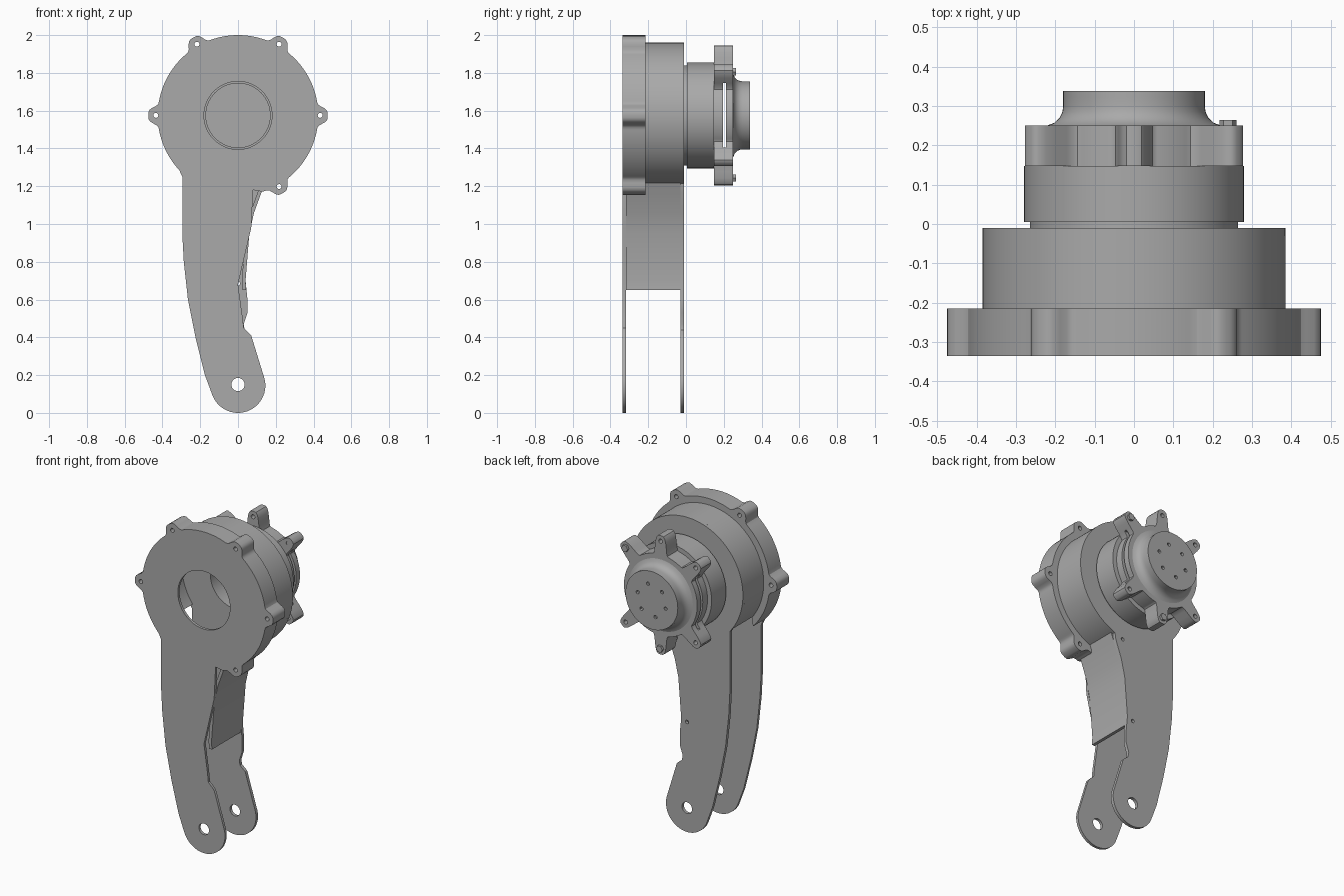
import bpy
import bmesh
from math import sin, cos, pi, radians, exp
from mathutils import Matrix

cube = bpy.data.objects.get("Cube")
if cube:
    bpy.data.objects.remove(cube, do_unlink=True)

grey = bpy.data.materials.new("satin_grey")
grey.use_nodes = True
GREY = (0.4, 0.4, 0.4, 1)
grey.diffuse_color = GREY
grey.node_tree.nodes["Principled BSDF"].inputs["Base Color"].default_value = GREY

AXIS = 1.575          # height of the main shaft
UPRIGHT = Matrix.Rotation(pi / 2, 4, "X")


def finish(name, mesh):
    obj = bpy.data.objects.new(name, mesh)
    bpy.context.collection.objects.link(obj)
    mesh.materials.clear()
    mesh.materials.append(grey)
    bpy.ops.object.select_all(action="DESELECT")
    obj.select_set(True)
    bpy.context.view_layer.objects.active = obj
    bpy.ops.object.shade_smooth_by_angle(angle=radians(30))
    return obj


def plate(name, y0, y1, *loops):
    """Extrude an x-z outline, with further loops as holes, from y0 to y1."""
    curve = bpy.data.curves.new(name + "_outline", "CURVE")
    curve.dimensions = "2D"
    curve.fill_mode = "BOTH"
    curve.extrude = (y1 - y0) / 2
    for loop in loops:
        spline = curve.splines.new("POLY")
        spline.points.add(len(loop) - 1)
        for point, (x, z) in zip(spline.points, loop):
            point.co = (x, z, 0, 1)
        spline.use_cyclic_u = True
    temp = bpy.data.objects.new(name + "_outline", curve)
    bpy.context.collection.objects.link(temp)
    graph = bpy.context.evaluated_depsgraph_get()
    mesh = bpy.data.meshes.new_from_object(temp.evaluated_get(graph))
    bpy.data.objects.remove(temp, do_unlink=True)
    mesh.transform(Matrix.Translation((0, (y0 + y1) / 2, 0)) @ UPRIGHT)
    bm = bmesh.new()
    bm.from_mesh(mesh)
    bmesh.ops.remove_doubles(bm, verts=bm.verts, dist=0.0001)
    bmesh.ops.recalc_face_normals(bm, faces=bm.faces)
    bm.to_mesh(mesh)
    bm.free()
    return finish(name, mesh)


def circle(x, z, r, n=16):
    return [(x + r * cos(2 * pi * i / n), z + r * sin(2 * pi * i / n)) for i in range(n)]


def polar(r, angle):
    return r * cos(radians(angle)), AXIS + r * sin(radians(angle))


def arc(r, a0, a1, lugs=(), height=0, width=0.05):
    """Arc about the shaft, swelling into a rounded lug at each given angle."""
    points = []
    steps = int(abs(a1 - a0) / 1.5)
    for i in range(steps + 1):
        a = a0 + (a1 - a0) * i / steps
        swell = 0
        for lug in lugs:
            delta = radians((a - lug + 180) % 360 - 180) * (r + height)
            swell = max(swell, exp(-(delta / width) ** 4))
        points.append(polar(r + height * swell, a))
    return points


# Leg outline pieces, shared by the front and rear plates
foot = [(0.145 * cos(radians(a)), 0.145 + 0.145 * sin(radians(a))) for a in range(-160, 21, 6)]
back_edge = [(-0.295, 1.25), (-0.295, 0.95), (-0.287, 0.8), (-0.265, 0.6),
             (-0.225, 0.4), (-0.175, 0.2)]
rear_edge = [(0.07, 0.41), (0.035, 0.44), (0.03, 0.47), (0.05, 0.53), (0.05, 0.6),
             (0.04, 0.7), (0.06, 0.95), (0.085, 1.06), (0.125, 1.17)]
front_edge = [(0.07, 0.41), (0.03, 0.45), (0.025, 0.5), (0, 0.68), (0.07, 0.98), (0.08, 1.18)]
pivot = circle(0, 0.15, 0.035, 24)

# Front cover and leg, with the lugged rim behind it
cover_lugs = (-60, 0, 60, 120, 180)
lug_holes = [circle(*polar(0.435, a), 0.013) for a in cover_lugs]
bore = circle(0, AXIS, 0.18, 64)
plate("front_leg_plate", -0.335, -0.318,
      arc(0.425, -72, 223, cover_lugs, 0.05) + back_edge + foot + front_edge,
      bore, pivot, *lug_holes)
plate("cover_rim", -0.318, -0.215,
      arc(0.425, -72, 223, cover_lugs, 0.05) + arc(0.365, 215, -68), *lug_holes)

# Drum wall, open towards the leg
plate("drum_wall", -0.215, -0.03, arc(0.385, -68, 217) + arc(0.365, 217, -68))

# Rear leg plate
plate("rear_leg_plate", -0.03, -0.01,
      arc(0.385, -70, 220) + back_edge + foot + rear_edge,
      circle(0, AXIS, 0.17, 64), pivot,
      circle(0, 0.685, 0.011), circle(0.075, 1.19, 0.011))

# Web joining the two leg plates
web = [(0.043, 0.65)] + rear_edge[5:] + [(0.144, 1.22)]
plate("leg_web", -0.318, -0.03, web + [(x - 0.02, z) for x, z in reversed(web)])

# Motor housing
plate("motor_seat", -0.01, 0.005, circle(0, AXIS, 0.265, 64), circle(0, AXIS, 0.172, 64))
plate("motor_housing", 0.005, 0.148, circle(0, AXIS, 0.28, 64), circle(0, AXIS, 0.175, 64))

# Motor flange: two lugged plates with side slots between them
motor_lugs = (44, 90, 136, 224, 270, 316)
flange = arc(0.252, 0, 358.5, motor_lugs, 0.118)
motor_holes = [circle(*polar(0.335, a), 0.013) for a in motor_lugs]
plate("flange_inner", 0.148, 0.195, flange, circle(0, AXIS, 0.175, 64), *motor_holes)
plate("flange_outer", 0.213, 0.25, flange, *motor_holes)
for side, sign in (("upper", 1), ("lower", -1)):
    plate(side + "_flange_spacer", 0.195, 0.213,
          [p for p in flange if (p[1] - AXIS) * sign > 0.17])

# Bolts on the flange
for i, angle in enumerate((44, 270)):
    plate("flange_bolt_%d" % (i + 1), 0.15, 0.265, circle(*polar(0.332, angle), 0.022, 6))

# Output boss: turned flare with a drilled end plate
bm = bmesh.new()
profile = [(0, 0.25), (0.222, 0.25), (0.203, 0.257), (0.189, 0.27), (0.182, 0.285),
           (0.18, 0.3), (0.18, 0.322), (0, 0.322)]
verts = [bm.verts.new((r, y, AXIS)) for r, y in profile]
edges = [bm.edges.new(pair) for pair in zip(verts, verts[1:])]
bmesh.ops.spin(bm, geom=verts + edges, cent=(0, 0, AXIS), axis=(0, 1, 0),
               angle=2 * pi, steps=64)
bmesh.ops.remove_doubles(bm, verts=bm.verts, dist=0.0001)
bmesh.ops.recalc_face_normals(bm, faces=bm.faces)
boss = bpy.data.meshes.new("output_boss")
bm.to_mesh(boss)
bm.free()
finish("output_boss", boss)
plate("boss_end_plate", 0.322, 0.338, circle(0, AXIS, 0.18, 64),
      *[circle(*polar(0.1, a), 0.011, 12) for a in range(15, 375, 60)])
